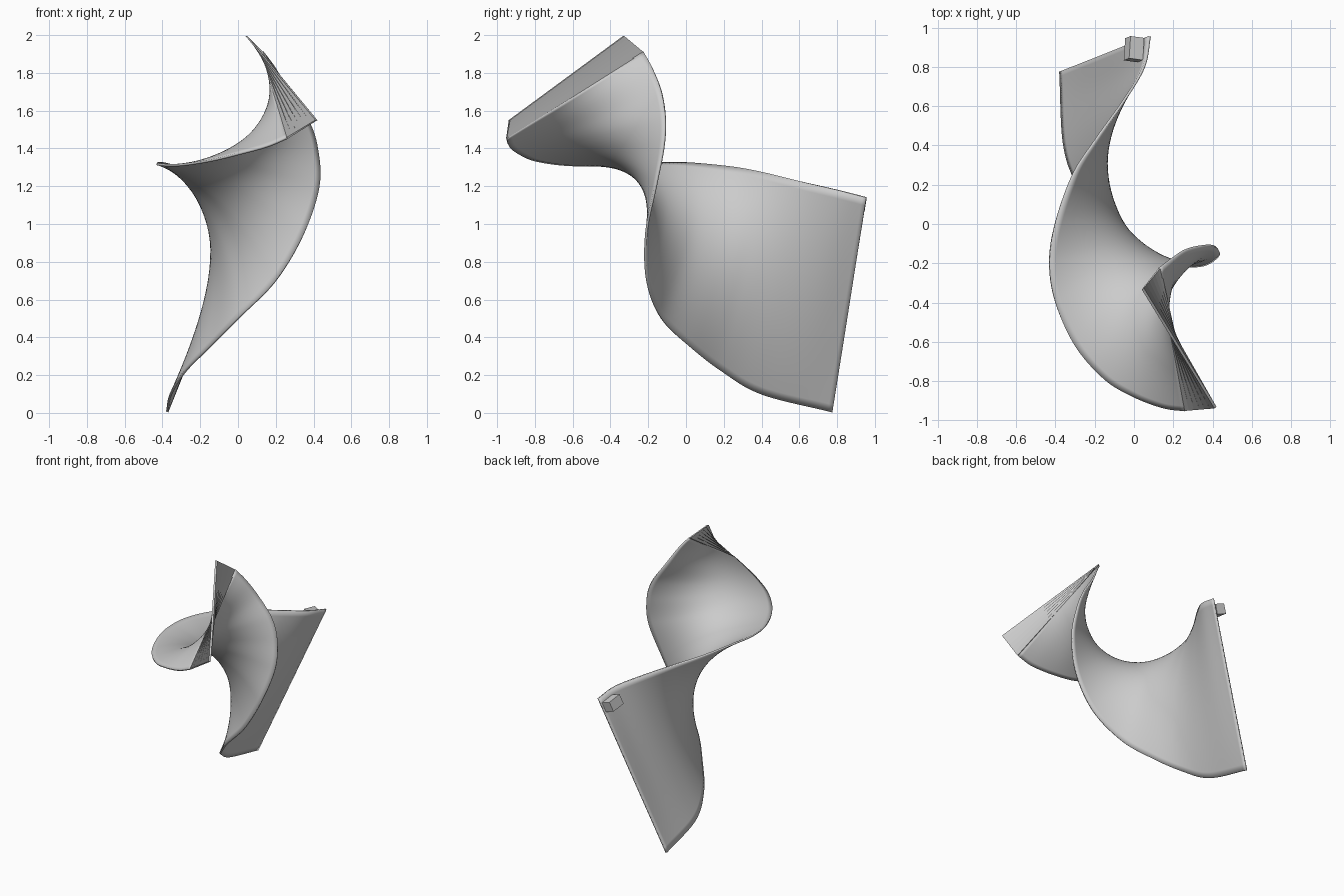
import bpy, bmesh
from math import sin, pi
from mathutils import Vector, Matrix

old = bpy.data.objects.get("Cube")
if old:
    bpy.data.objects.remove(old)

THICK = 0.013
grey = bpy.data.materials.new("plain_grey")
grey.use_nodes = True
tone = (0.6, 0.6, 0.6, 1)
grey.diffuse_color = tone
grey.node_tree.nodes["Principled BSDF"].inputs["Base Color"].default_value = tone


def finish(bm, name, thickness=0):
    """Turn a bmesh into a coloured object, optionally thickened."""
    mesh = bpy.data.meshes.new(name)
    bm.to_mesh(mesh)
    bm.free()
    mesh.materials.append(grey)
    obj = bpy.data.objects.new(name, mesh)
    bpy.context.collection.objects.link(obj)
    if thickness:
        mod = obj.modifiers.new("thickness", "SOLIDIFY")
        mod.thickness = thickness
        mod.offset = 0
    return obj


def smooth_path(points, count):
    """Even samples along a smooth curve through the points."""
    p = [Vector(q) for q in points]
    p = [p[0] * 2 - p[1]] + p + [p[-1] * 2 - p[-2]]
    dense = []
    for a, b, c, d in zip(p, p[1:], p[2:], p[3:]):
        for k in range(20):
            t = k / 20
            dense.append(0.5 * (2 * b + (c - a) * t + (2 * a - 5 * b + 4 * c - d) * t**2
                                + (3 * b - a - 3 * c + d) * t**3))
    dense.append(p[-2])
    dist = [0]
    for a, b in zip(dense, dense[1:]):
        dist.append(dist[-1] + (b - a).length)
    out, j = [], 0
    for i in range(count + 1):
        s = dist[-1] * i / count
        while j < len(dense) - 2 and dist[j + 1] < s:
            j += 1
        out.append(dense[j].lerp(dense[j + 1], (s - dist[j]) / (dist[j + 1] - dist[j])))
    return out


# The two long edges of the twisted sheet
lower_edge = [(-.375, .775, .005), (-.355, .4, .1), (-.28, .19, .22), (-.15, .02, .35),
              (0, -.13, .5), (.2, -.205, .7), (.35, -.21, .95), (.43, -.16, 1.2),
              (.42, -.12, 1.4), (.37, -.11, 1.55), (.27, -.13, 1.7), (.19, -.18, 1.83),
              (.13, -.225, 1.91)]
upper_edge = [(.08, .955, 1.14), (.05, .8, 1.18), (-.05, .63, 1.22), (-.2, .42, 1.27),
              (-.31, .25, 1.3), (-.4, 0, 1.322), (-.43, -.2, 1.32), (-.4, -.4, 1.313),
              (-.3, -.62, 1.313), (-.15, -.79, 1.335), (0, -.88, 1.37), (.15, -.935, 1.41),
              (.26, -.95, 1.455)]

# Twisted sheet: cross lines between the edges, bowed towards the middle
N, M = 110, 28
low, up = smooth_path(lower_edge, N), smooth_path(upper_edge, N)
bm = bmesh.new()
rows = []
for i in range(N + 1):
    h, k = max(i - 1, 0), min(i + 1, N)
    along = (low[k] - low[h]).normalized() + (up[k] - up[h]).normalized()
    bow = (up[i] - low[i]).cross(along).normalized() * 0.11 * sin(pi * i / N)
    rows.append([bm.verts.new(low[i].lerp(up[i], j / M) + bow * 4 * (j / M) * (1 - j / M))
                 for j in range(M + 1)])
for r, s in zip(rows, rows[1:]):
    for j in range(M):
        bm.faces.new((r[j], r[j + 1], s[j + 1], s[j]))
for f in bm.faces:
    f.smooth = True
sheet = finish(bm, "twisted_sheet", THICK)
bpy.context.view_layer.objects.active = sheet
sheet.select_set(True)
bpy.ops.object.shade_smooth_by_angle()

# Fan of thin flat slats closing the raised end
start = (up[-1], low[-1])
stop = (Vector((.415, -.935, 1.55)), Vector((.045, -.33, 1.995)))
SLATS = 6
for i in range(SLATS):
    a, b = i / SLATS, (i + 1.15) / SLATS
    b = min(b, 1)
    bm = bmesh.new()
    quad = [start[0].lerp(stop[0], a), start[1].lerp(stop[1], a),
            start[1].lerp(stop[1], b), start[0].lerp(stop[0], b)]
    bm.faces.new([bm.verts.new(q) for q in quad])
    finish(bm, f"fan_slat_{i + 1}", THICK)

# Small block on the sheet near its upper back corner
across = (up[0] - low[0]).normalized()
along = (up[3] - up[0] + low[3] - low[0])
along = (along - across * along.dot(across)).normalized()
out = along.cross(across)
frame = Matrix((out, along, across)).transposed().to_4x4()
bm = bmesh.new()
bmesh.ops.create_cube(bm, size=1)
bmesh.ops.scale(bm, vec=(.075, .115, .075), verts=bm.verts)
bm.transform(Matrix.Translation((.0, .89, 1.1)) @ frame)
finish(bm, "small_block")
